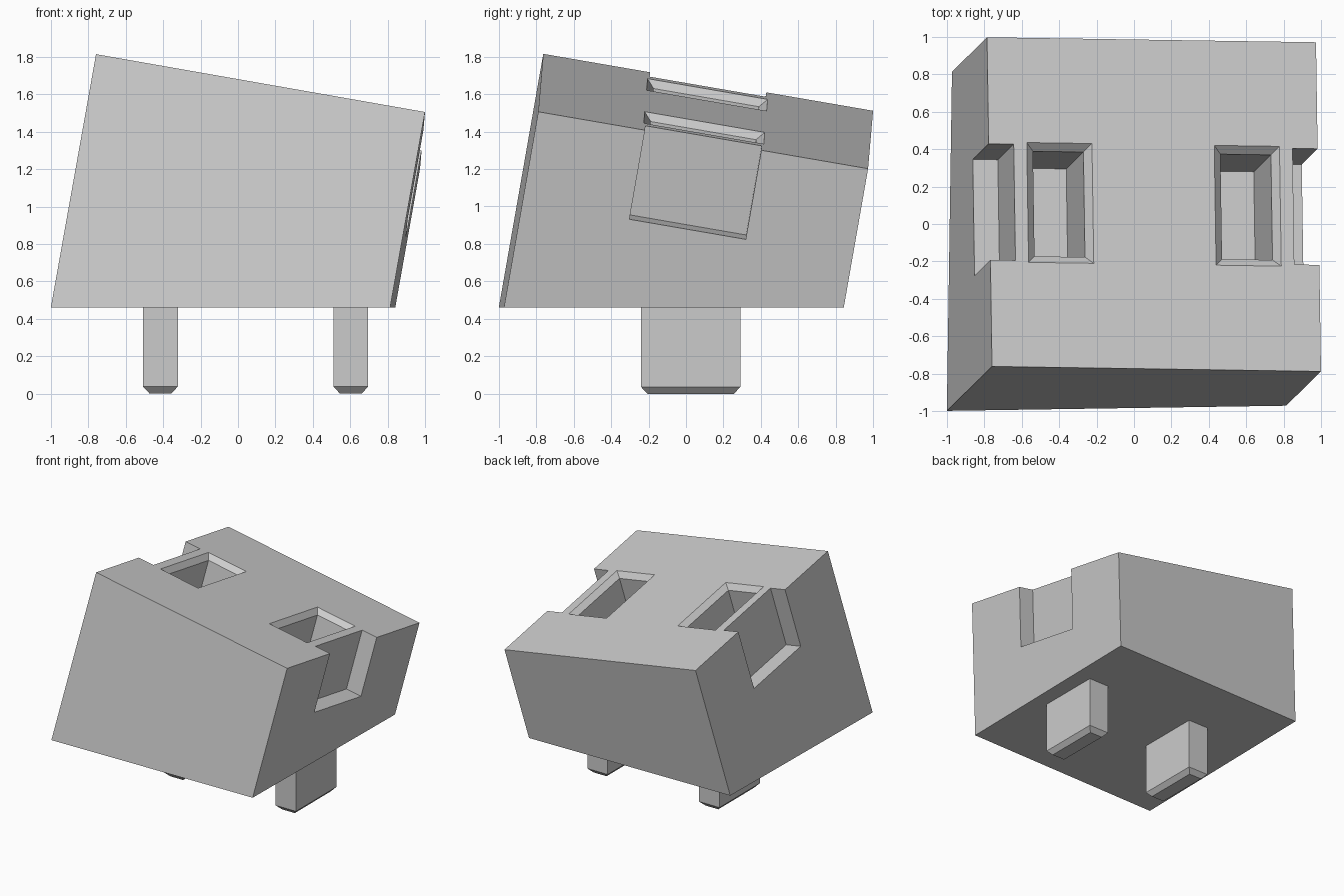
import bpy
import bmesh
from mathutils import Matrix, Vector

old = bpy.data.objects.get("Cube")
if old:
    bpy.data.objects.remove(old, do_unlink=True)

grey = bpy.data.materials.new("plain grey")
grey.use_nodes = True
colour = (0.6, 0.6, 0.6, 1)
grey.diffuse_color = colour
grey.node_tree.nodes["Principled BSDF"].inputs["Base Color"].default_value = colour

# Tilted frame centred on the top face of the block
up = Vector((0.173, 0.170, 0.970)).normalized()
tilt = Vector((0, 0, 1)).rotation_difference(up).to_matrix().to_4x4()
frame = Matrix.Translation((0.107, 0.105, 1.508)) @ tilt

HALF = 0.893      # half width of the block
BASE_Z = 0.46     # level underside
SPACING = 0.509   # pegs and sockets either side of the middle


def stack(name, rings, centre=(0, 0), matrix=Matrix(), cut_z=None):
    """Solid through rectangular rings (half x, half y, z), bottom to top."""
    bm = bmesh.new()
    loops = [[bm.verts.new((centre[0] + sx * hx, centre[1] + sy * hy, z))
              for sx, sy in ((-1, -1), (1, -1), (1, 1), (-1, 1))]
             for hx, hy, z in rings]
    for low, high in zip(loops, loops[1:]):
        for i in range(4):
            j = (i + 1) % 4
            bm.faces.new((low[i], low[j], high[j], high[i]))
    bm.faces.new(loops[0][::-1])
    bm.faces.new(loops[-1])
    bm.transform(matrix)
    if cut_z is not None:
        bmesh.ops.bisect_plane(bm, geom=bm.verts[:] + bm.edges[:] + bm.faces[:],
                               plane_co=(0, 0, cut_z), plane_no=(0, 0, 1),
                               clear_inner=True)
        bmesh.ops.holes_fill(bm, edges=[e for e in bm.edges if e.is_boundary])
    bmesh.ops.recalc_face_normals(bm, faces=bm.faces)
    mesh = bpy.data.meshes.new(name)
    bm.to_mesh(mesh)
    bm.free()
    mesh.materials.append(grey)
    ob = bpy.data.objects.new(name, mesh)
    bpy.context.collection.objects.link(ob)
    return ob


# Tilted block, cut level underneath
block = stack("block", [(HALF, HALF, -2), (HALF, HALF, 0)], matrix=frame, cut_z=BASE_Z)

# Chamfered sockets in the top and notches in the two sides
cutters = []
for side, word in ((-1, "right"), (1, "left")):
    cutters.append(stack(word + "_socket_cutter",
                         [(0.137, 0.285, -0.57), (0.137, 0.285, -0.04),
                          (0.187, 0.335, 0.01)],
                         (side * SPACING, 0), frame))
    cutters.append(stack(word + "_notch_cutter",
                         [(0.136, 0.315, -0.49), (0.136, 0.315, 0.05)],
                         (side * HALF, 0), frame))
for cutter in cutters:
    cutter.hide_render = True
    mod = block.modifiers.new(cutter.name, 'BOOLEAN')
    mod.operation = 'DIFFERENCE'
    mod.solver = 'EXACT'
    mod.object = cutter
bpy.context.view_layer.objects.active = block
for mod in list(block.modifiers):
    bpy.ops.object.modifier_apply(modifier=mod.name)
for cutter in cutters:
    bpy.data.objects.remove(cutter, do_unlink=True)

# Upright pegs with chamfered tips
for side, word in ((-1, "right"), (1, "left")):
    stack(word + "_peg",
          [(0.058, 0.23, 0), (0.093, 0.265, 0.037), (0.093, 0.265, BASE_Z)],
          (0.094 + side * SPACING, 0.025))
